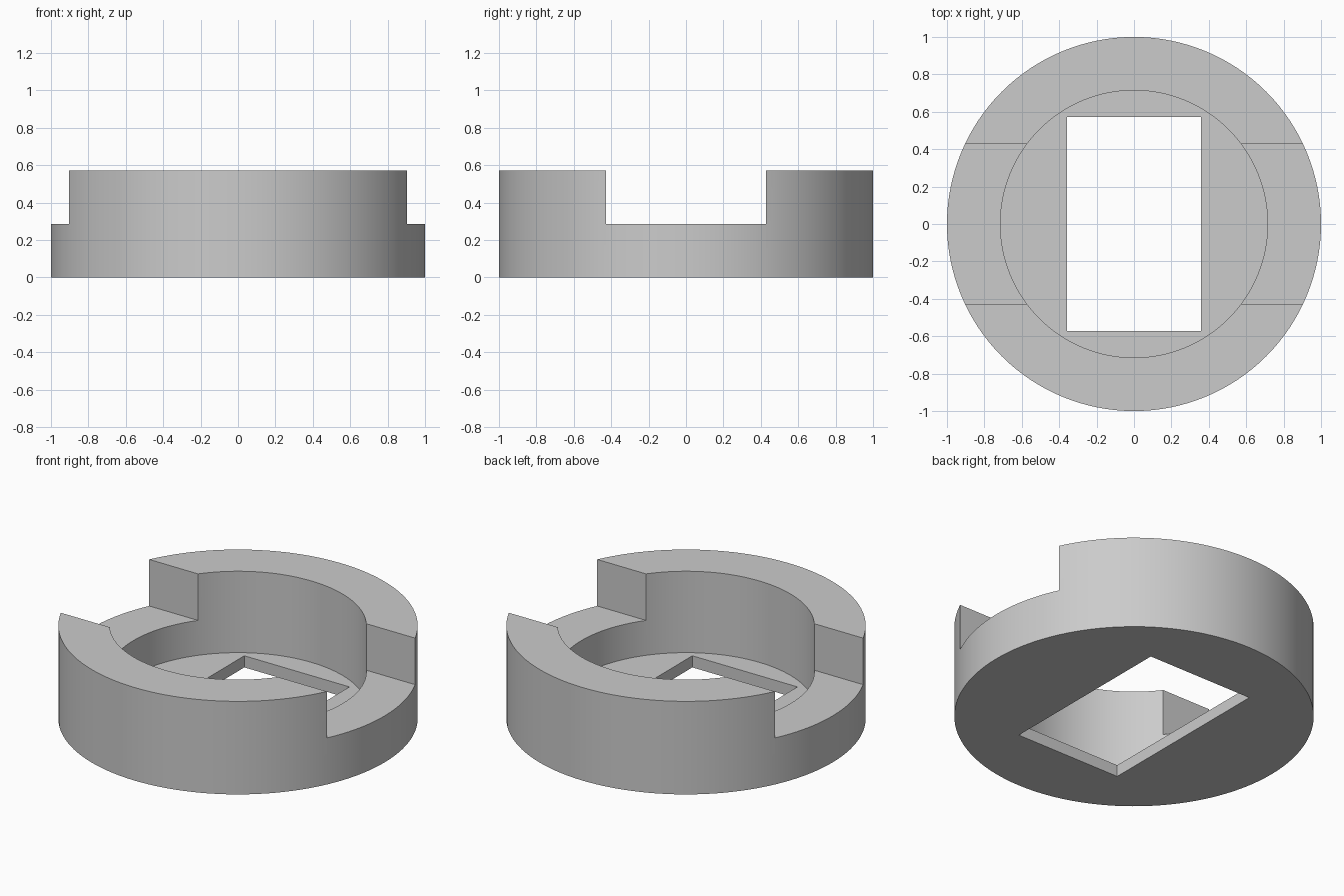
import bpy
import math

default = bpy.data.objects.get("Cube")
if default:
    bpy.data.objects.remove(default, do_unlink=True)

UNIT = 1 / 14            # the outer radius is 14 units
HEIGHT = 8 * UNIT
FLOOR = 1 * UNIT
NOTCH_Z = 4 * UNIT

grey = bpy.data.materials.new("plain grey")
grey.use_nodes = True
colour = (0.6, 0.6, 0.6, 1)
grey.diffuse_color = colour
grey.node_tree.nodes["Principled BSDF"].inputs["Base Color"].default_value = colour


def cylinder(name, radius, bottom, top):
    bpy.ops.mesh.primitive_cylinder_add(
        vertices=128, radius=radius, depth=top - bottom,
        location=(0, 0, (bottom + top) / 2))
    obj = bpy.context.object
    obj.name = name
    obj.data.materials.append(grey)
    return obj


def block(name, width, depth, bottom, top):
    bpy.ops.mesh.primitive_cube_add(size=1, location=(0, 0, (bottom + top) / 2))
    obj = bpy.context.object
    obj.name = name
    obj.scale = (width, depth, top - bottom)
    bpy.ops.object.transform_apply(location=False, rotation=False, scale=True)
    obj.data.materials.append(grey)
    return obj


# Round cup body
body = cylinder("collar_body", 1, 0, HEIGHT)

# Round recess, slot across the rim, rectangular opening through the floor
cutters = [
    cylinder("recess_cutter", 10 * UNIT, FLOOR, 1),
    block("rim_slot_cutter", 3, 12 * UNIT, NOTCH_Z, 1),
    block("floor_opening_cutter", 10 * UNIT, 16 * UNIT, -1, 0.2),
]

bpy.ops.object.select_all(action="DESELECT")
body.select_set(True)
bpy.context.view_layer.objects.active = body
for cutter in cutters:
    cut = body.modifiers.new(cutter.name, "BOOLEAN")
    cut.operation = "DIFFERENCE"
    cut.solver = "EXACT"
    cut.object = cutter
    bpy.ops.object.modifier_apply(modifier=cut.name)
    bpy.data.objects.remove(cutter, do_unlink=True)

# Smooth walls with crisp rims
bpy.ops.object.shade_smooth_by_angle(angle=math.radians(30))
